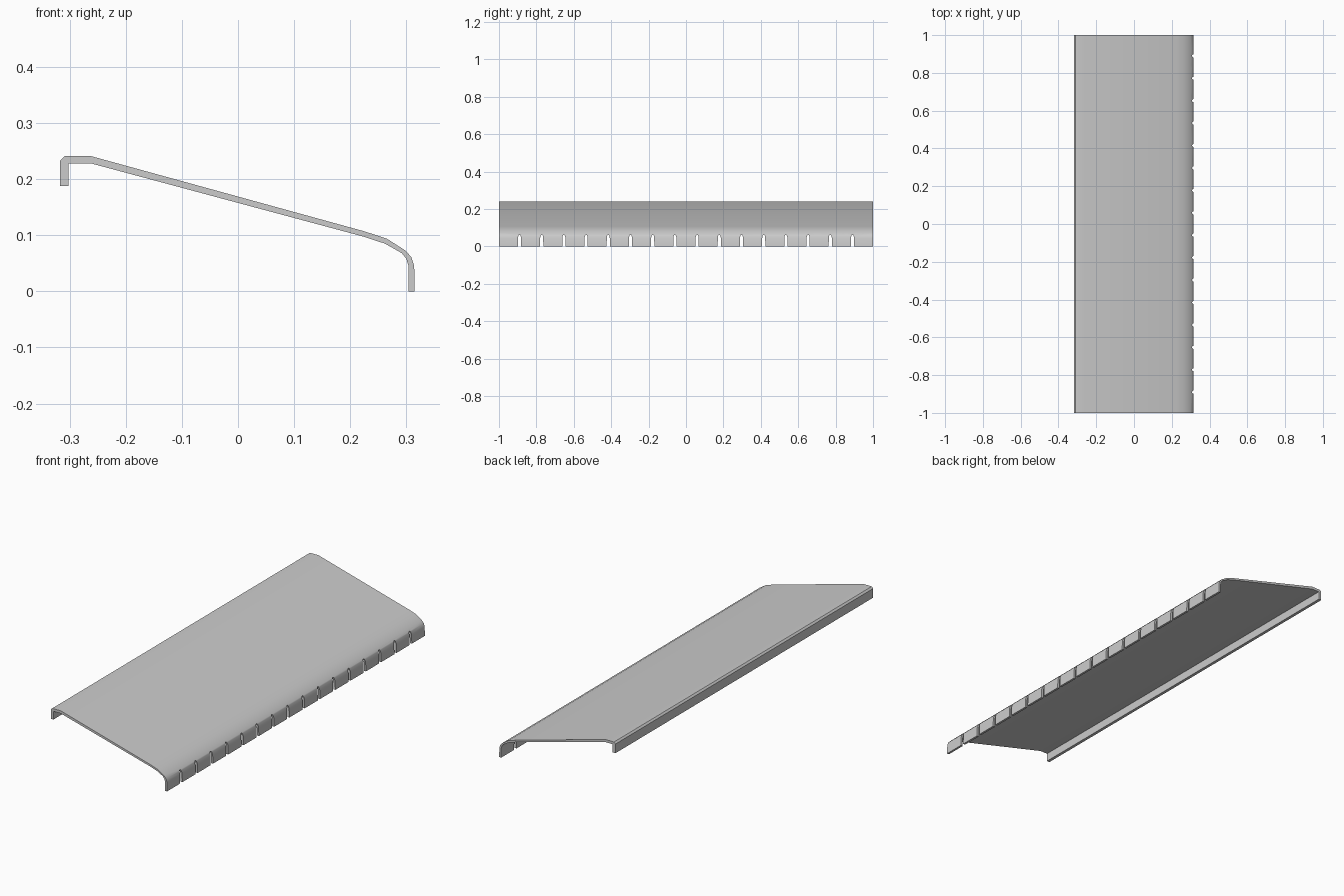
import bpy, bmesh, math

if "Cube" in bpy.data.objects:
    bpy.data.objects.remove(bpy.data.objects["Cube"])

grey = bpy.data.materials.new("light_grey")
grey.diffuse_color = (0.6, 0.6, 0.6, 1)
grey.use_nodes = True
grey.node_tree.nodes["Principled BSDF"].inputs["Base Color"].default_value = grey.diffuse_color


def prism(bm, points, offset):
    """Closed prism: a planar outline swept along an offset vector."""
    a = [bm.verts.new(p) for p in points]
    b = [bm.verts.new([p[i] + offset[i] for i in range(3)]) for p in points]
    bm.faces.new(a)
    bm.faces.new(b[::-1])
    n = len(a)
    for i in range(n):
        j = (i + 1) % n
        bm.faces.new((a[j], a[i], b[i], b[j]))


def finish(bm, name):
    bmesh.ops.recalc_face_normals(bm, faces=bm.faces[:])
    mesh = bpy.data.meshes.new(name)
    bm.to_mesh(mesh)
    bm.free()
    obj = bpy.data.objects.new(name, mesh)
    bpy.context.collection.objects.link(obj)
    return obj


# Folded sheet: hooked back lip, sloping panel, rounded front flange
outer = [(-0.317, 0.188), (-0.317, 0.233), (-0.309, 0.241), (-0.262, 0.241),
         (0.225, 0.107), (0.265, 0.094), (0.298, 0.073), (0.309, 0.061),
         (0.314, 0.045), (0.315, 0.0)]
inner = [(0.304, 0.0), (0.304, 0.045), (0.300, 0.058), (0.292, 0.068),
         (0.262, 0.085), (0.222, 0.098), (-0.262, 0.228), (-0.302, 0.228),
         (-0.302, 0.188)]
bm = bmesh.new()
prism(bm, [(x, -1.0, z) for x, z in outer + inner], (0, 2, 0))
panel = finish(bm, "sloped_panel")
panel.data.materials.append(grey)

# Row of arched notches cut into the front flange
bm = bmesh.new()
count, pitch = 16, 0.1187
arch = [(-0.009, -0.02), (-0.008, 0.045), (-0.006, 0.057), (-0.003, 0.062),
        (0.003, 0.062), (0.006, 0.057), (0.008, 0.045), (0.009, -0.02)]
for i in range(count):
    y = (i - (count - 1) / 2) * pitch
    prism(bm, [(0.27, y + dy, z) for dy, z in arch], (0.1, 0, 0))
cutter = finish(bm, "notch_cutter")
cutter.data.materials.append(grey)
cutter.hide_render = True

mod = panel.modifiers.new("notches", 'BOOLEAN')
mod.operation = 'DIFFERENCE'
mod.solver = 'EXACT'
mod.object = cutter

bpy.ops.object.select_all(action='DESELECT')
panel.select_set(True)
bpy.context.view_layer.objects.active = panel
bpy.ops.object.modifier_apply(modifier=mod.name)
bpy.data.objects.remove(cutter)
bpy.ops.object.shade_smooth_by_angle(angle=math.radians(35))
